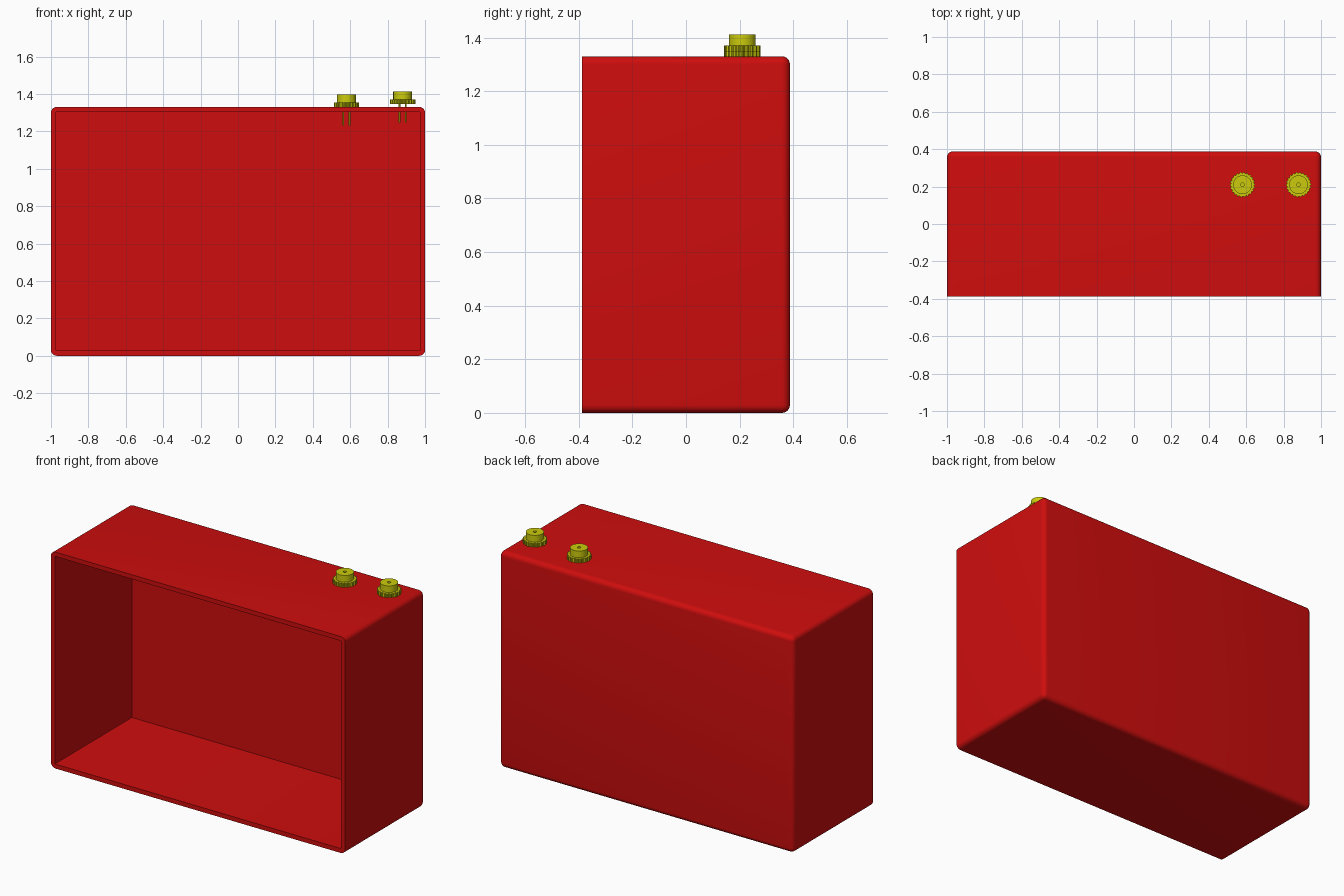
import bpy, bmesh, math
from mathutils import Matrix, Vector

if "Cube" in bpy.data.objects:
    bpy.data.objects.remove(bpy.data.objects["Cube"], do_unlink=True)


def make_material(name, color):
    m = bpy.data.materials.new(name)
    m.use_nodes = True
    m.diffuse_color = color
    m.node_tree.nodes["Principled BSDF"].inputs["Base Color"].default_value = color
    return m


red = make_material("red", (0.62, 0.004, 0.004, 1))
yellow = make_material("yellow", (0.60, 0.60, 0.004, 1))


def make_object(name, bm, mat, smooth=True):
    bmesh.ops.recalc_face_normals(bm, faces=bm.faces[:])
    me = bpy.data.meshes.new(name)
    bm.to_mesh(me)
    bm.free()
    ob = bpy.data.objects.new(name, me)
    bpy.context.collection.objects.link(ob)
    me.materials.append(mat)
    if smooth:
        bpy.ops.object.select_all(action="DESELECT")
        ob.select_set(True)
        bpy.context.view_layer.objects.active = ob
        bpy.ops.object.shade_smooth_by_angle(angle=math.radians(30))
    return ob


# Open-fronted case: rounded everywhere except around the front rim
W, D, H, WALL, RADIUS = 2.0, 0.775, 1.33, 0.027, 0.03
bm = bmesh.new()
bmesh.ops.create_cube(bm, size=1, matrix=Matrix.Translation((0, 0, H / 2)) @ Matrix.Diagonal((W, D, H, 1)))
edges = [e for e in bm.edges if any(v.co.y > 0 for v in e.verts)]
bmesh.ops.bevel(bm, geom=edges, offset=RADIUS, segments=6, profile=0.5, affect="EDGES")
bm.normal_update()
front = min(bm.faces, key=lambda f: f.calc_center_median().y)
bmesh.ops.inset_region(bm, faces=[front], thickness=WALL, use_even_offset=True)
cavity = bmesh.ops.extrude_discrete_faces(bm, faces=[front])["faces"][0]
bmesh.ops.translate(bm, verts=cavity.verts[:], vec=(0, D - WALL, 0))
make_object("case", bm, red)


def lathe(name, profile, location, steps=40):
    """Spin an (r, z) profile about the vertical axis."""
    bm = bmesh.new()
    vs = [bm.verts.new((r, 0, z)) for r, z in profile]
    es = [bm.edges.new(p) for p in zip(vs, vs[1:])]
    bmesh.ops.spin(bm, geom=vs + es, axis=(0, 0, 1), cent=(0, 0, 0),
                   angle=2 * math.pi, steps=steps)
    bmesh.ops.remove_doubles(bm, verts=bm.verts[:], dist=0.0001)
    bmesh.ops.translate(bm, verts=bm.verts[:], vec=location)
    return make_object(name, bm, yellow)


def toothed_disc(name, location, teeth=22, inner=0.062, outer=0.068, height=0.025):
    """Flange with square teeth around its rim."""
    bm = bmesh.new()
    ring = []
    for i in range(teeth * 4):
        r = outer if i % 4 < 2 else inner
        a = 2 * math.pi * i / (teeth * 4)
        ring.append(bm.verts.new((r * math.cos(a), r * math.sin(a), 0)))
    base = bm.faces.new(ring)
    ext = bmesh.ops.extrude_face_region(bm, geom=[base], use_keep_orig=True)["geom"]
    top = [g for g in ext if isinstance(g, bmesh.types.BMVert)]
    bmesh.ops.translate(bm, verts=top, vec=(0, 0, height))
    bmesh.ops.translate(bm, verts=bm.verts[:], vec=location)
    return make_object(name, bm, yellow, smooth=False)


# Cap with a small blind hole in its top
CAP = [(0, 0), (0.05, 0), (0.05, 0.042), (0.010, 0.042), (0.010, 0.030), (0, 0.030)]
PIN = [(0, -0.1), (0.005, -0.1), (0.005, 0.002), (0, 0.002)]

# Two terminals on the top, each a toothed flange, a cap and two pins
for side, x, z in (("inner", 0.58, 1.33), ("outer", 0.88, 1.346)):
    base = Vector((x, 0.21, z))
    toothed_disc(side + "_terminal_flange", base)
    lathe(side + "_terminal_cap", CAP, base + Vector((0, 0, 0.024)))
    for n, dx in (("right", -0.017), ("left", 0.017)):
        lathe(f"{side}_terminal_{n}_pin", PIN, base + Vector((dx, 0, 0)), steps=12)
